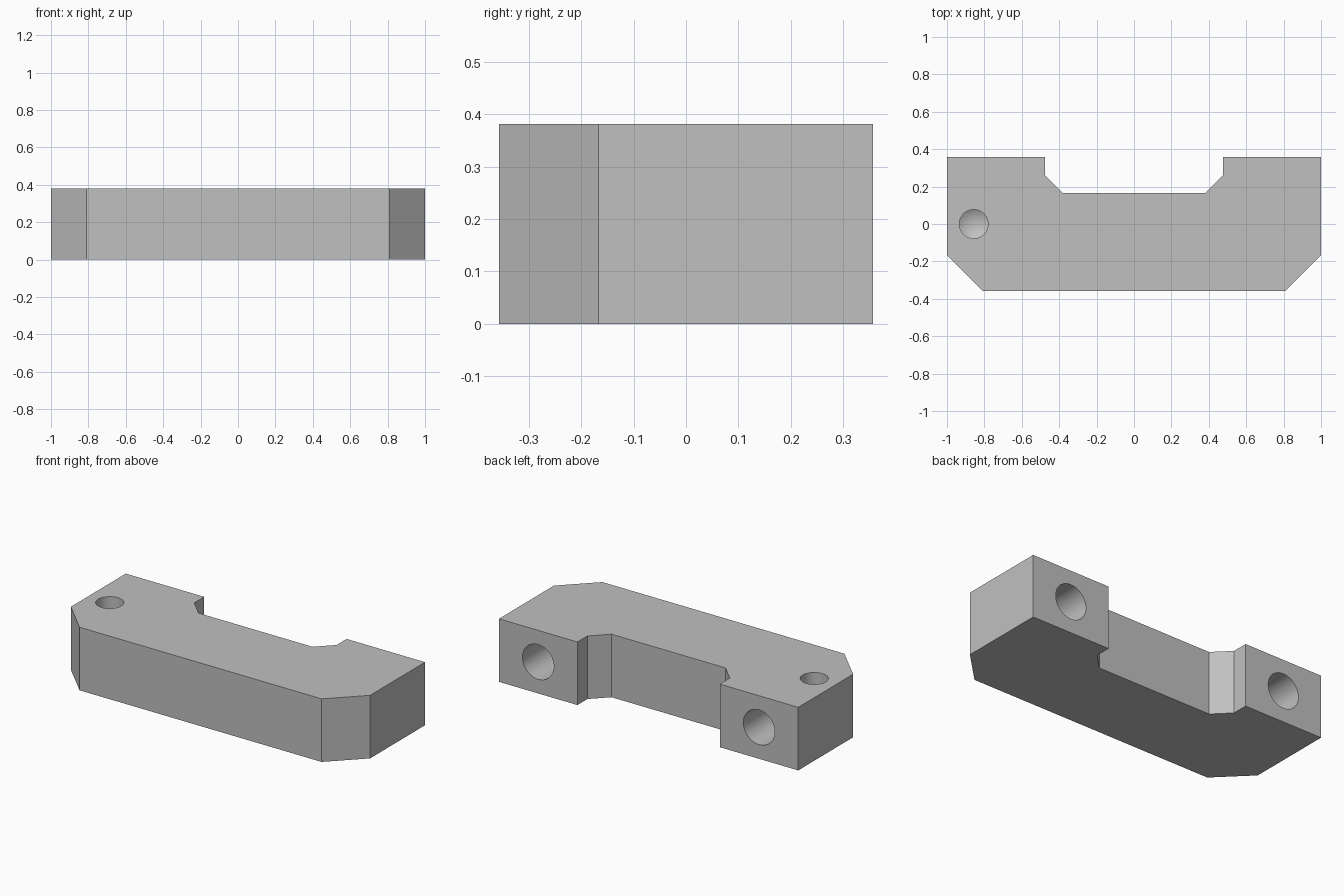
import bpy
import bmesh
import math
from mathutils import Matrix, Vector

cube = bpy.data.objects.get("Cube")
if cube:
    bpy.data.objects.remove(cube, do_unlink=True)

HEIGHT = 0.381
BACK = 0.357
GREY = (0.53, 0.53, 0.53, 1.0)

metal = bpy.data.materials.new("grey_metal")
metal.use_nodes = True
metal.diffuse_color = GREY
metal.node_tree.nodes["Principled BSDF"].inputs["Base Color"].default_value = GREY


def make_object(name, bm):
    bmesh.ops.recalc_face_normals(bm, faces=bm.faces)
    mesh = bpy.data.meshes.new(name)
    bm.to_mesh(mesh)
    bm.free()
    mesh.materials.append(metal)
    obj = bpy.data.objects.new(name, mesh)
    bpy.context.collection.objects.link(obj)
    return obj


def drill(name, mouth, direction, radius, depth):
    """Round cutter with a conical tip, entering at mouth along direction."""
    bm = bmesh.new()
    over = 0.1
    bmesh.ops.create_cone(bm, cap_ends=True, segments=64, radius1=radius,
                          radius2=radius, depth=depth + over)
    bmesh.ops.translate(bm, verts=bm.verts, vec=(0, 0, (depth - over) / 2))
    end = max(bm.faces, key=lambda f: f.calc_center_median().z)
    tip = bmesh.ops.poke(bm, faces=[end])["verts"][0]
    tip.co.z += radius / math.tan(math.radians(59))
    turn = Vector((0, 0, 1)).rotation_difference(Vector(direction))
    bm.transform(Matrix.Translation(mouth) @ turn.to_matrix().to_4x4())
    obj = make_object(name, bm)
    obj.hide_render = True
    return obj


# Clamp body: half outline mirrored across x and extruded upward
half = [(0.809, -BACK), (1.0, -0.167), (1.0, BACK),
        (0.476, BACK), (0.476, 0.262), (0.381, 0.167)]
outline = half + [(-x, y) for x, y in reversed(half)]
bm = bmesh.new()
base = bm.faces.new([bm.verts.new((x, y, 0)) for x, y in outline])
top = bmesh.ops.extrude_face_region(bm, geom=[base])["geom"]
bmesh.ops.translate(bm, vec=(0, 0, HEIGHT),
                    verts=[v for v in top if isinstance(v, bmesh.types.BMVert)])
body = make_object("mounting_block", bm)

# Blind screw holes in the top and in the back of each leg
cutters = []
for side, s in (("left", 1), ("right", -1)):
    cutters.append(drill(side + "_top_hole_cutter", (s * 0.857, 0, HEIGHT),
                         (0, 0, -1), 0.077, 0.238))
    cutters.append(drill(side + "_back_hole_cutter", (s * 0.738, BACK, HEIGHT / 2),
                         (0, -1, 0), 0.105, 0.238))

bpy.ops.object.select_all(action="DESELECT")
bpy.context.view_layer.objects.active = body
body.select_set(True)
for cutter in cutters:
    mod = body.modifiers.new(cutter.name, "BOOLEAN")
    mod.operation = "DIFFERENCE"
    mod.solver = "EXACT"
    mod.object = cutter
    bpy.ops.object.modifier_apply(modifier=mod.name)
for cutter in cutters:
    bpy.data.objects.remove(cutter, do_unlink=True)

bpy.ops.object.shade_smooth_by_angle(angle=math.radians(30))
